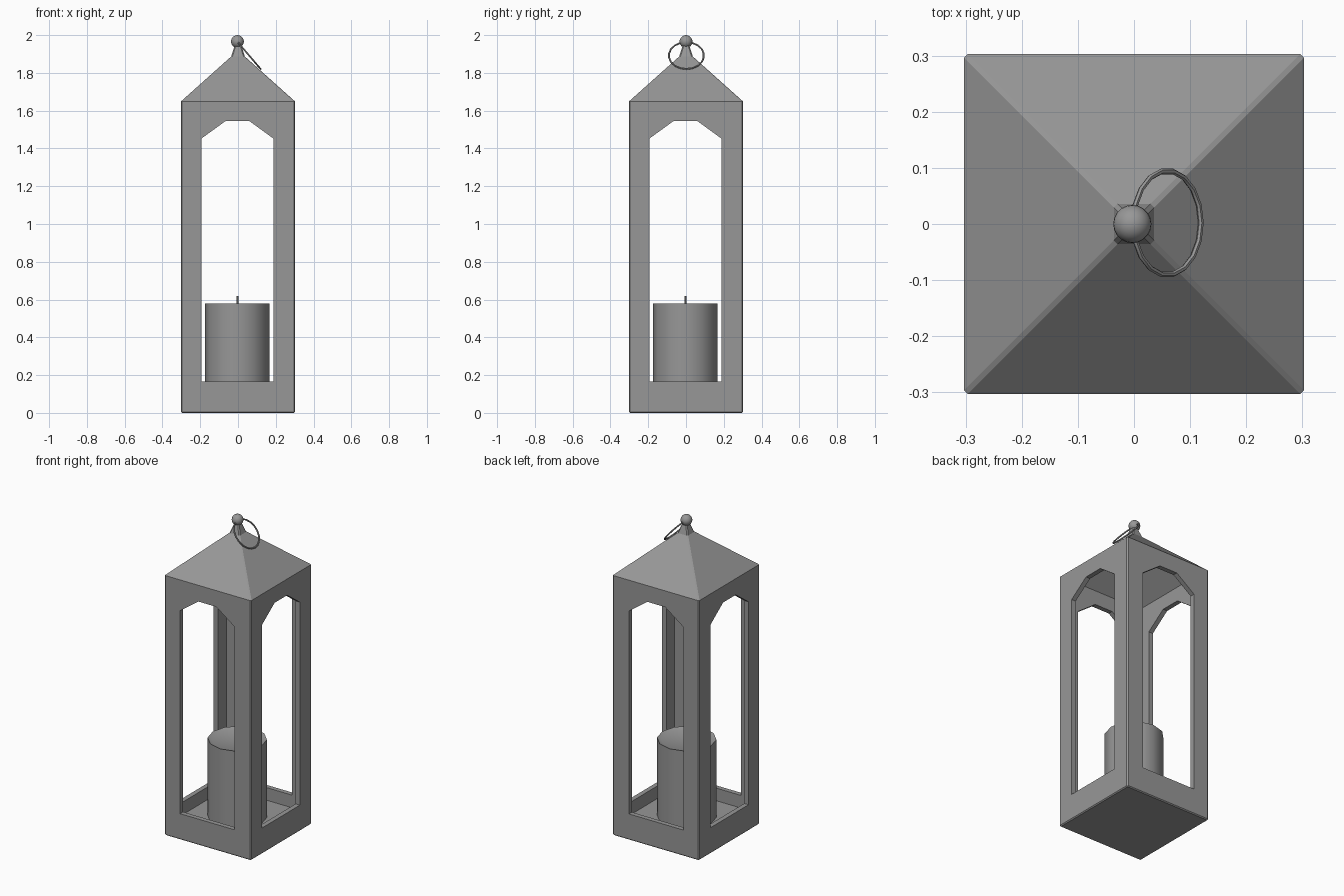
import bpy, bmesh, math
from mathutils import Matrix

cube = bpy.data.objects.get("Cube")
if cube:
    bpy.data.objects.remove(cube, do_unlink=True)

grey = bpy.data.materials.new("plain_grey")
grey.use_nodes = True
COLOUR = (0.31, 0.31, 0.31, 1)
grey.diffuse_color = COLOUR
grey.node_tree.nodes["Principled BSDF"].inputs["Base Color"].default_value = COLOUR

AXIS = -0.003  # shared centre line of the inner parts


def make_object(name, bm):
    bmesh.ops.recalc_face_normals(bm, faces=bm.faces)
    mesh = bpy.data.meshes.new(name)
    bm.to_mesh(mesh)
    bm.free()
    mesh.materials.append(grey)
    obj = bpy.data.objects.new(name, mesh)
    bpy.context.scene.collection.objects.link(obj)
    return obj


def loft(name, rings, sides, centre=(0, 0)):
    """Stack of regular polygons given as (half width, height)."""
    bm = bmesh.new()
    turn = math.pi / 4 if sides == 4 else 0
    stretch = math.sqrt(2) if sides == 4 else 1
    loops = []
    for r, z in rings:
        angles = [turn + i * math.tau / sides for i in range(sides)]
        loops.append([bm.verts.new((centre[0] + r * stretch * math.cos(a),
                                    centre[1] + r * stretch * math.sin(a), z)) for a in angles])
    for low, high in zip(loops, loops[1:]):
        for i in range(sides):
            j = (i + 1) % sides
            bm.faces.new((low[i], low[j], high[j], high[i]))
    bm.faces.new(loops[0])
    bm.faces.new(loops[-1])
    return make_object(name, bm)


def prism(name, outline, length, turn):
    """Upright outline extruded along y, then turned about z."""
    bm = bmesh.new()
    face = bm.faces.new([bm.verts.new((x + AXIS, -length / 2, z)) for x, z in outline])
    out = bmesh.ops.extrude_face_region(bm, geom=[face])
    moved = [v for v in out["geom"] if isinstance(v, bmesh.types.BMVert)]
    bmesh.ops.translate(bm, verts=moved, vec=(0, length, 0))
    bmesh.ops.rotate(bm, verts=bm.verts, matrix=Matrix.Rotation(turn, 3, "Z"))
    return make_object(name, bm)


def smooth(obj, degrees):
    bpy.ops.object.select_all(action="DESELECT")
    obj.select_set(True)
    bpy.context.view_layer.objects.active = obj
    bpy.ops.object.shade_smooth_by_angle(angle=math.radians(degrees))


# Square housing with pyramid roof and narrow neck
housing = loft("lantern_housing", [(0.303, 0), (0.303, 1.648), (0.036, 1.887), (0.016, 1.95)], 4)
bevel = housing.modifiers.new("edge_bevel", "BEVEL")
bevel.width = 0.006
bevel.segments = 1
bevel.limit_method = "ANGLE"
bevel.angle_limit = math.radians(50)

# Hollow inside and arched openings through all four walls
arch = [(-0.191, 0.165), (0.191, 0.165), (0.191, 1.452),
        (0.063, 1.545), (-0.063, 1.545), (-0.191, 1.452)]
cutters = [loft("hollow_cutter", [(0.273, 0.085), (0.273, 1.635), (0.02, 1.86)], 4),
           prism("front_arch_cutter", arch, 1, 0),
           prism("side_arch_cutter", arch, 1, math.pi / 2)]
for cutter in cutters:
    cutter.hide_render = True
    cut = housing.modifiers.new(cutter.name, "BOOLEAN")
    cut.operation = "DIFFERENCE"
    cut.solver = "EXACT"
    cut.object = cutter
bpy.context.view_layer.update()
depsgraph = bpy.context.evaluated_depsgraph_get()
housing_mesh = bpy.data.meshes.new_from_object(housing.evaluated_get(depsgraph))
housing.modifiers.clear()
housing.data = housing_mesh
for cutter in cutters:
    bpy.data.objects.remove(cutter, do_unlink=True)

# Candle with a slightly sunken top, and its wick
candle = loft("candle", [(0.171, 0.082), (0.171, 0.578), (0.145, 0.567)], 12, (AXIS, AXIS))
smooth(candle, 35)
loft("wick", [(0.006, 0.56), (0.006, 0.62)], 6, (AXIS, AXIS))

# Ball finial
bm = bmesh.new()
bmesh.ops.create_uvsphere(bm, u_segments=20, v_segments=12, radius=0.034,
                          matrix=Matrix.Translation((AXIS, 0, 1.966)))
smooth(make_object("ball_finial", bm), 40)

# Tilted carrying ring hanging from the ball
bpy.ops.mesh.primitive_torus_add(major_radius=0.093, minor_radius=0.005,
                                 major_segments=18, minor_segments=6,
                                 location=(0.059, 0.002, 1.892),
                                 rotation=(0, math.atan2(0.148, 0.126), 0))
ring = bpy.context.object
ring.name = "carrying_ring"
ring.data.materials.append(grey)
smooth(ring, 40)
